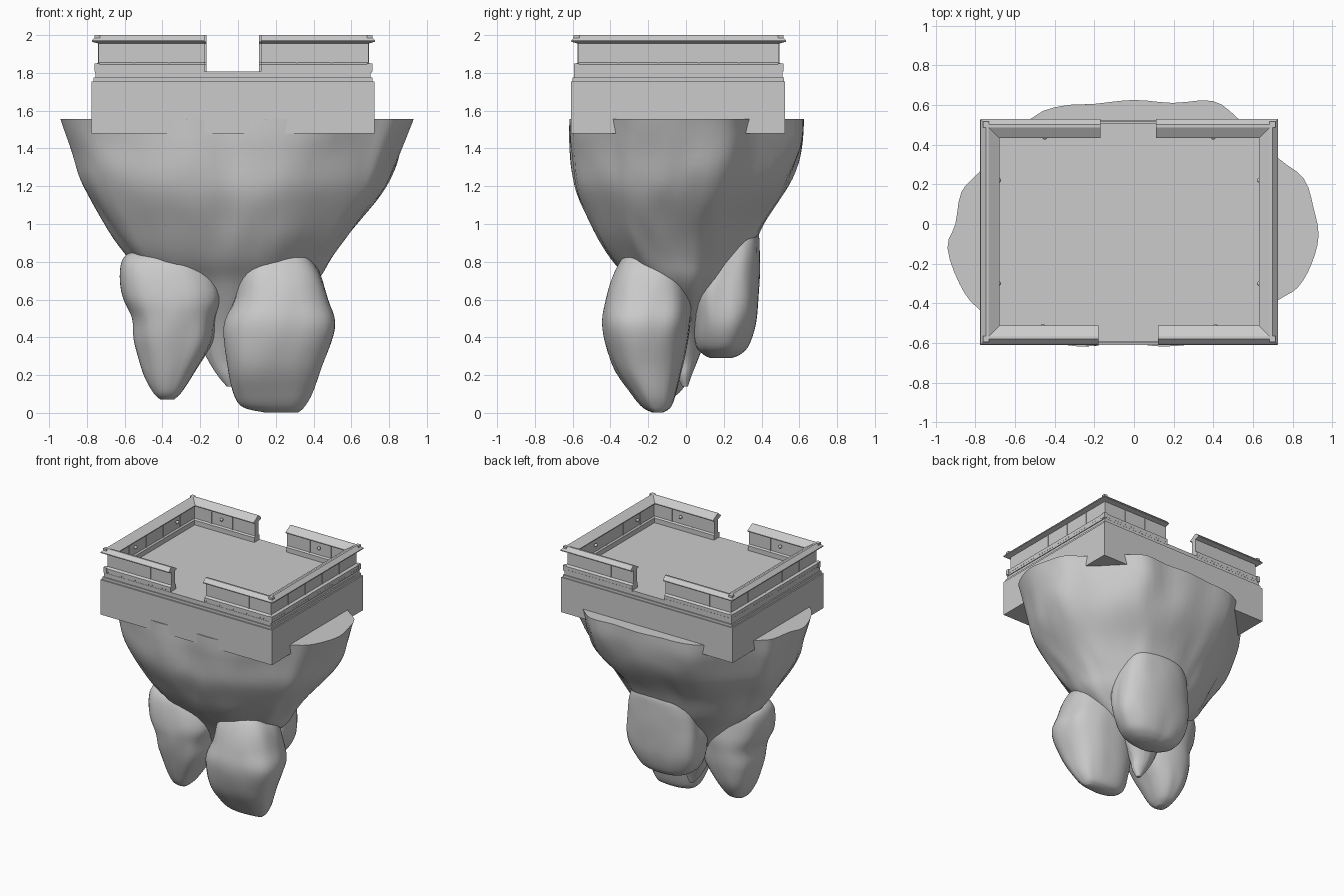
import bpy, bmesh, math
from mathutils import Vector, noise

if "Cube" in bpy.data.objects:
    bpy.data.objects.remove(bpy.data.objects["Cube"])

grey = bpy.data.materials.new("stone grey")
grey.diffuse_color = (0.6, 0.6, 0.6, 1)
grey.use_nodes = True
grey.node_tree.nodes["Principled BSDF"].inputs["Base Color"].default_value = grey.diffuse_color


def finish(name, bm, smooth=None):
    bmesh.ops.recalc_face_normals(bm, faces=bm.faces)
    me = bpy.data.meshes.new(name)
    bm.to_mesh(me)
    bm.free()
    ob = bpy.data.objects.new(name, me)
    bpy.context.collection.objects.link(ob)
    me.materials.append(grey)
    if smooth:
        bpy.ops.object.select_all(action='DESELECT')
        ob.select_set(True)
        bpy.context.view_layer.objects.active = ob
        bpy.ops.object.shade_smooth_by_angle(angle=math.radians(smooth))
    return ob


def add_box(bm, x0, x1, y0, y1, z0, z1):
    vs = bmesh.ops.create_cube(bm, size=1)['verts']
    for v in vs:
        v.co = Vector(((x0 + x1) / 2 + v.co.x * (x1 - x0),
                       (y0 + y1) / 2 + v.co.y * (y1 - y0),
                       (z0 + z1) / 2 + v.co.z * (z1 - z0)))


def spline(pts, steps, closed):
    """Smooth curve through the given tuples."""
    pts = [Vector(p) for p in pts]
    n = len(pts)
    get = (lambda i: pts[i % n]) if closed else (lambda i: pts[max(0, min(n - 1, i))])
    out = []
    for i in range(n if closed else n - 1):
        a, b, c, d = get(i - 1), get(i), get(i + 1), get(i + 2)
        for k in range(steps):
            t = k / steps
            out.append(0.5 * (2 * b + (c - a) * t + (2 * a - 5 * b + 4 * c - d) * t * t
                              + (3 * b - a - 3 * c + d) * t ** 3))
    if not closed:
        out.append(pts[-1])
    return out


def loft(name, outline, levels, steps, rough, freq, seed, round_from=None):
    """Stack scaled outlines; each level is z, x min, x max, y min, y max."""
    bm = bmesh.new()
    rings = []
    top = levels[0][0]
    for z, x0, x1, y0, y1 in spline(levels, steps, False):
        t = min(1, (top - z) / round_from) if round_from else 0
        fade = min(1, (top - z) / 0.3) if round_from else 1
        ring = []
        for p in outline:
            u = p.lerp(p.normalized(), t)
            q = Vector((u.x * freq, u.y * freq, z * 2.2 + seed))
            k = 1 + fade * rough * (noise.noise(q) + 0.5 * noise.noise(q * 2.1))
            ring.append(bm.verts.new(((x0 + x1) / 2 + u.x * k * (x1 - x0) / 2,
                                      (y0 + y1) / 2 + u.y * k * (y1 - y0) / 2, z)))
        rings.append(ring)
    n = len(outline)
    for a, b in zip(rings, rings[1:]):
        for i in range(n):
            bm.faces.new((a[i], a[(i + 1) % n], b[(i + 1) % n], b[i]))
    bm.faces.new(rings[0])
    bm.faces.new(rings[-1])
    return finish(name, bm, 50)


# Main rock: irregular flat top tapering to a pointed root
rim = [(.935, -.06), (.91, .08), (.86, .23), (.72, .34), (.53, .53), (.4, .62), (.2, .61),
       (0, .625), (-.2, .605), (-.36, .595), (-.52, .53), (-.78, .26), (-.87, .16), (-.9, 0),
       (-.94, -.12), (-.88, -.3), (-.78, -.43), (-.55, -.56), (-.27, -.618), (-.05, -.59),
       (.15, -.618), (.45, -.57), (.72, -.39), (.83, -.32), (.9, -.2)]
rim = spline([(x / .94, y / .62) for x, y in rim], 3, True)
loft("main_rock", rim,
     [(1.555, -.94, .935, -.62, .62), (1.4, -.89, .87, -.62, .605), (1.2, -.82, .785, -.605, .54),
      (1.0, -.7, .635, -.51, .41), (.82, -.58, .5, -.4, .32), (.68, -.44, .4, -.28, .24),
      (.48, -.25, .16, -.16, .14), (.3, -.17, .03, -.08, .07), (.2, -.11, 0, -.05, .03),
      (.14, -.06, -.03, -.02, .01)],
     5, .045, 2.6, 3.0, 1.0)


# Hanging boulders
def boulder(name, levels, seed):
    pts = []
    for i in range(44):
        a = 2 * math.pi * i / 44
        c, s = math.cos(a), math.sin(a)
        r = (abs(c) ** 2.5 + abs(s) ** 2.5) ** (-1 / 2.5)
        pts.append(Vector((c * r, s * r)))
    loft(name, pts, levels, 5, .07, 1.2, seed)


boulder("left_boulder",
        [(.88, -.45, -.28, -.18, -.04), (.85, -.57, -.2, -.27, .03), (.78, -.615, -.14, -.33, .07),
         (.62, -.6, -.085, -.36, .09), (.5, -.555, -.115, -.355, .085), (.37, -.55, -.14, -.33, .075),
         (.22, -.51, -.23, -.28, .04), (.11, -.45, -.3, -.23, -.03), (.07, -.41, -.34, -.18, -.1)], 1.0)
boulder("right_boulder",
        [(.87, .17, .32, -.25, -.12), (.83, .09, .37, -.33, -.05), (.74, .01, .43, -.38, 0),
         (.6, -.02, .475, -.42, .02), (.45, -.085, .515, -.44, .02), (.25, -.06, .44, -.39, -.01),
         (.1, -.02, .39, -.29, -.05), (.03, .03, .35, -.23, -.08), (.003, .14, .32, -.18, -.12)], 7.0)
boulder("back_boulder",
        [(.99, -.1, .14, .2, .32), (.95, -.2, .25, .12, .38), (.85, -.25, .3, .07, .392),
         (.65, -.29, .335, .04, .385), (.48, -.28, .32, .035, .37), (.36, -.21, .25, .05, .335),
         (.31, -.13, .17, .09, .29), (.29, -.04, .09, .13, .24)], 12.0)

# Platform block with stepped top; its top is the floor
bm = bmesh.new()
add_box(bm, -.775, .722, -.61, .525, 1.48, 1.755)
add_box(bm, -.765, .712, -.6, .518, 1.755, 1.775)
add_box(bm, -.755, .702, -.592, .51, 1.775, 1.808)
finish("platform", bm)

# Parapet: one wall section swept round each half, leaving front and back gaps
X0, X1, Y0, Y1 = -.738, .69, -.572, .493
section = [(.018, 1.8), (.018, 1.845), (0, 1.855), (0, 1.955), (.036, 1.965), (.036, 1.972),
           (.008, 2.0), (-.006, 2.0), (-.06, 1.967), (-.06, 1.96), (-.04, 1.955),
           (-.04, 1.855), (-.05, 1.845), (-.05, 1.8)]
for name, side, gap_f, gap_b in (("left_parapet", -1, -.178, -.168), ("right_parapet", 1, .122, .112)):
    bm = bmesh.new()
    x = X0 if side < 0 else X1
    loops = []
    for st in range(4):
        ring = []
        for d, z in section:
            px = (gap_f, x + side * d, x + side * d, gap_b)[st]
            py = Y0 - d if st < 2 else Y1 + d
            ring.append(bm.verts.new((px, py, z)))
        loops.append(ring)
    n = len(section)
    for a, b in zip(loops, loops[1:]):
        for i in range(n):
            bm.faces.new((a[i], a[(i + 1) % n], b[(i + 1) % n], b[i]))
    bm.faces.new(loops[0])
    bm.faces.new(loops[-1])
    finish(name, bm)

# Corner plinths and cap blocks
bm = bmesh.new()
for cx in (X0 - .008, X1 + .008):
    for cy in (Y0 - .008, Y1 + .008):
        add_box(bm, cx - .014, cx + .014, cy - .014, cy + .014, 1.808, 1.85)
        add_box(bm, cx - .015, cx + .015, cy - .015, cy + .015, 1.975, 2.0)
finish("corner_blocks", bm)

# Thin pilaster strips dividing the walls into panels
bm = bmesh.new()
for y in (Y0, Y1):
    inner = .04 if y < 0 else -.04
    for px in (-.55, -.365, .31, .495):
        for f in (y, y + inner):
            add_box(bm, px - .004, px + .004, f - .003, f + .003, 1.85, 1.957)
for x in (X0, X1):
    inner = .04 if x < 0 else -.04
    for k in range(1, 5):
        py = Y0 + (Y1 - Y0) * k / 5
        for f in (x, x + inner):
            add_box(bm, f - .003, f + .003, py - .004, py + .004, 1.85, 1.957)
finish("wall_strips", bm)

# Row of small studs along the foot of the walls
bm = bmesh.new()
for y in (Y0 - .018, Y1 + .018):
    for i in range(48):
        px = X0 + .015 + i * .0295
        if not -.18 < px < .125:
            add_box(bm, px - .004, px + .004, y - .002, y + .002, 1.816, 1.821)
for x in (X0 - .018, X1 + .018):
    for i in range(35):
        py = Y0 + .02 + i * .0299
        add_box(bm, x - .002, x + .002, py - .004, py + .004, 1.816, 1.821)
finish("studs", bm)

# Small round lamps on the inner wall faces
bm = bmesh.new()
for px, py in ((-.46, -.518), (.41, -.518), (-.45, .438), (.4, .438),
               (-.683, .22), (-.683, -.3), (.633, .22), (.633, -.3)):
    res = bmesh.ops.create_uvsphere(bm, u_segments=10, v_segments=6, radius=.013)
    bmesh.ops.translate(bm, verts=res['verts'], vec=(px, py, 1.915))
finish("lamps", bm, 60)
